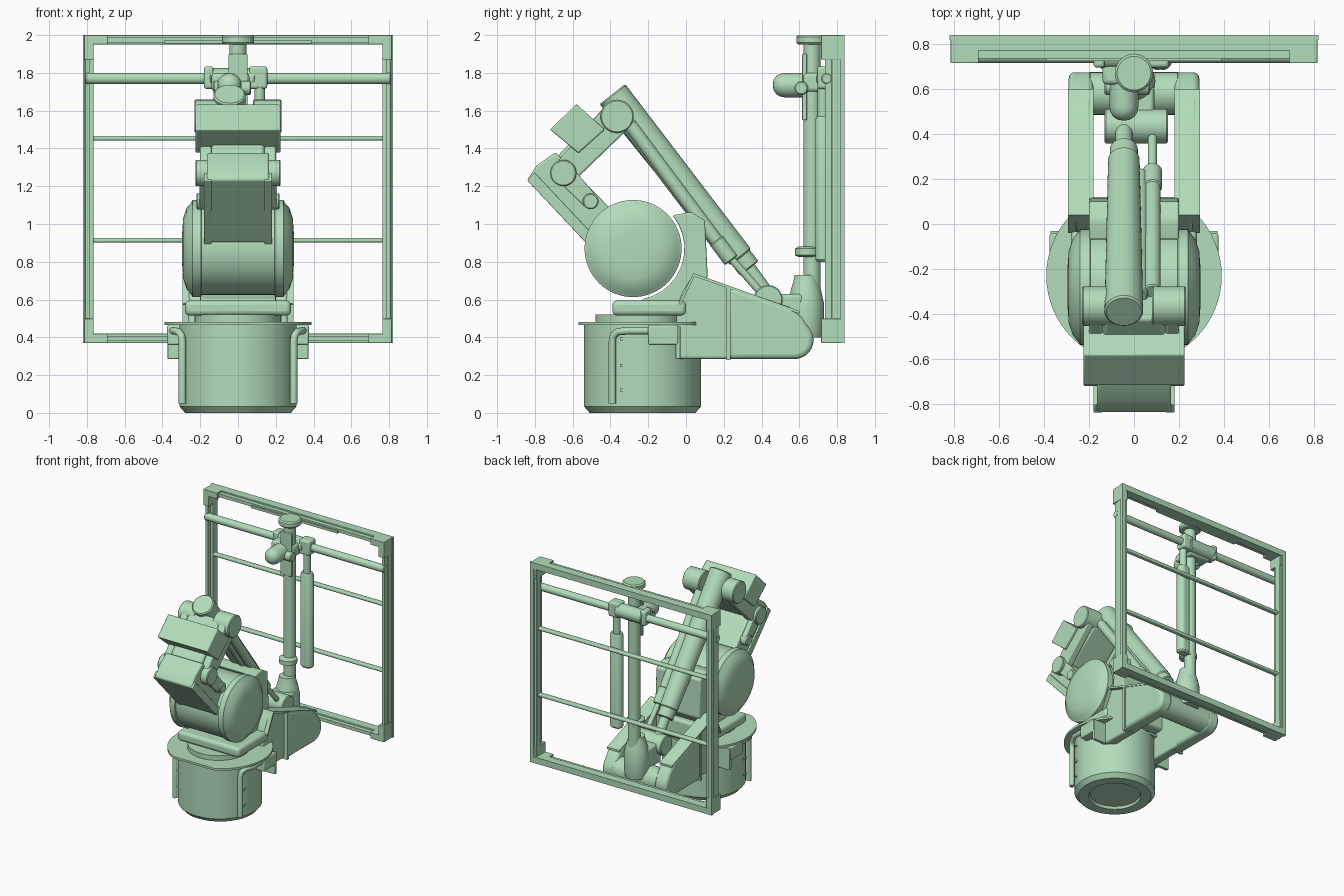
import bpy, bmesh, math
from mathutils import Vector

if "Cube" in bpy.data.objects:
    bpy.data.objects.remove(bpy.data.objects["Cube"])

mat = bpy.data.materials.new("pale_green")
mat.diffuse_color = (0.445, 0.716, 0.491, 1)
mat.use_nodes = True
mat.node_tree.nodes["Principled BSDF"].inputs["Base Color"].default_value = mat.diffuse_color


def finish(name, bm, bevel=0.0, segs=3):
    bmesh.ops.recalc_face_normals(bm, faces=bm.faces)
    me = bpy.data.meshes.new(name)
    bm.to_mesh(me)
    bm.free()
    ob = bpy.data.objects.new(name, me)
    bpy.context.collection.objects.link(ob)
    me.materials.append(mat)
    bpy.ops.object.select_all(action='DESELECT')
    ob.select_set(True)
    bpy.context.view_layer.objects.active = ob
    bpy.ops.object.shade_smooth_by_angle(angle=math.radians(35))
    if bevel:
        b = ob.modifiers.new("bevel", 'BEVEL')
        b.width, b.segments, b.limit_method = bevel, segs, 'ANGLE'
    return ob


def lathe(name, a, b, prof, n=40):
    """Revolve (radius, distance along a->b) points; ends are capped."""
    a, b = Vector(a), Vector(b)
    q = (b - a).to_track_quat('Z', 'Y')
    bm = bmesh.new()
    rings = []
    for r, d in prof:
        rings.append([bm.verts.new(a + q @ Vector((r * math.cos(t), r * math.sin(t), d)))
                      for t in (2 * math.pi * i / n for i in range(n))])
    for p, s in zip(rings, rings[1:]):
        for i in range(n):
            j = (i + 1) % n
            bm.faces.new((p[i], p[j], s[j], s[i]))
    bm.faces.new(rings[0])
    bm.faces.new(rings[-1])
    return finish(name, bm)


def cyl(name, a, b, r, r2=None, n=32, ch=0.006):
    L = (Vector(b) - Vector(a)).length
    r2 = r if r2 is None else r2
    return lathe(name, a, b, [(r - ch, 0), (r, ch), (r2, L - ch), (r2 - ch, L)], n)


def prism(name, pts, x0, x1, bevel=0.0, segs=3):
    """Extrude a (y, z) outline from x0 to x1."""
    bm = bmesh.new()
    f = bm.faces.new([bm.verts.new((x0, y, z)) for y, z in pts])
    ext = bmesh.ops.extrude_face_region(bm, geom=[f])
    bmesh.ops.translate(bm, vec=(x1 - x0, 0, 0),
                        verts=[v for v in ext["geom"] if isinstance(v, bmesh.types.BMVert)])
    return finish(name, bm, bevel, segs)


def box(name, x, y, z, bevel=0.0):
    return prism(name, [(y[0], z[0]), (y[1], z[0]), (y[1], z[1]), (y[0], z[1])], x[0], x[1], bevel)


def arc(cy, cz, r, a0, a1, n=10):
    return [(cy + r * math.cos(math.radians(a0 + (a1 - a0) * i / n)),
             cz + r * math.sin(math.radians(a0 + (a1 - a0) * i / n))) for i in range(n + 1)]


def tube(name, pts, r):
    cu = bpy.data.curves.new(name, 'CURVE')
    cu.dimensions, cu.bevel_depth, cu.bevel_resolution, cu.use_fill_caps = '3D', r, 3, True
    sp = cu.splines.new('POLY')
    sp.points.add(len(pts) - 1)
    for p, c in zip(sp.points, pts):
        p.co = (*c, 1)
    cu.materials.append(mat)
    bpy.context.collection.objects.link(bpy.data.objects.new(name, cu))


# Base drum with recessed underside, and its trimmed round flange
lathe("base_drum", (0, -.23, 0), (0, -.23, 1),
      [(.19, .02), (.2, 0), (.28, 0), (.31, .035), (.31, .47)], 64)
bm = bmesh.new()
bmesh.ops.create_cone(bm, cap_ends=True, segments=64, radius1=.39, radius2=.39, depth=.017)
for v in bm.verts:
    v.co.y = min(.06, max(-.57, v.co.y - .23))
    v.co.z += .473
finish("base_flange", bm)

# Turntable under the shoulder drum
lathe("turntable", (0, -.25, .48), (0, -.25, 1), [(.23, 0), (.23, .04)], 48)
box("turntable_saddle", (-.28, .28), (-.39, .0), (.515, .595), .025)

# Shoulder drum with domed side caps
cyl("shoulder_drum", (-.21, -.28, .87), (.21, -.28, .87), .245, n=64)
for s in (1, -1):
    lathe("drum_cap", (s * .19, -.28, .87), (s, -.28, .87),
          [(.235, 0), (.257, .005), (.257, .05), (.24, .06), (.215, .082), (.16, .1), (.08, .106)], 64)
# Yoke cradling the drum from behind
prism("shoulder_yoke", [(0, 1.06), (.03, 1.06), (.1, 1.02), (.115, .72), (.05, .64), (-.02, .585),
                        (-.23, .585)] + arc(-.28, .87, .272, -80, 40), -.2, .2, .01)

# Details on the sides of the base, and twin rear carrying arms
for s in (1, -1):
    tube("base_cable", [(s * .295, -.39, .05), (s * .295, -.39, .38), (s * .3, -.385, .41),
                        (s * .315, -.36, .43), (s * .345, -.3, .435), (s * .345, -.18, .435)], .02)
    box("base_side_box", sorted((s * .25, s * .375)), (-.2, -.04), (.36, .465), .01)
    box("arm_end_plate", sorted((s * .25, s * .372)), (-.055, -.03), (.285, .46), .004)
    for z in (.12, .25, .39):
        box("base_bolt", sorted((s * .28, s * .3)), (-.35, -.31), (z - .008, z + .008))
    # recessed front web, solid rounded rear, sloping top plate and rib
    prism("rear_arm_web", [(-.05, .285), (.3, .285), (.3, .64), (.04, .735), (-.02, .64), (-.05, .56)],
          *sorted((s * .18, s * .262)), .015)
    prism("rear_arm", [(.225, .285), (.58, .285)] + arc(.575, .385, .1, -80, 35, 8)
          + [(.61, .51), (.55, .56), (.225, .672)], *sorted((s * .18, s * .29)), .025)
    prism("rear_arm_top_plate", [(-.04, .58), (.04, .74), (.6, .54), (.6, .525), (.045, .722), (-.03, .57)],
          *sorted((s * .18, s * .293)))
    prism("rear_arm_band", [(.215, .28), (.235, .28), (.235, .665), (.215, .67)],
          *sorted((s * .2, s * .294)))
cyl("rear_cross_tube", (-.2, .58, .385), (.2, .58, .385), .095)
box("rear_bridge", (-.2, .2), (-.02, .12), (.5, .66), .02)

# Counter arm rising forward from the drum, with a raised front frame
prism("counter_arm", [(-.53, .90), (-.84, 1.235), (-.79, 1.31), (-.69, 1.38), (-.36, 1.04)],
      -.165, .165, .012)
for s in (1, -1):
    prism("counter_arm_cheek", [(-.52, .89), (-.84, 1.23), (-.80, 1.27), (-.48, .93)],
          *sorted((s * .14, s * .18)), .005)

# Elbow: pins, links and the joint head
E, P, K = (-.65, 1.27), (-.505, 1.12), (-.365, 1.57)
for s in (1, -1):
    cyl("link_pin_large", (s * .13, *E), (s * .225, *E), .07)
    cyl("link_pin_small", (s * .13, *P), (s * .22, *P), .042)
    prism("lower_link", [(-.69, 1.24), (-.535, 1.09), (-.475, 1.15), (-.61, 1.31)],
          *sorted((s * .165, s * .205)), .008)
    prism("upper_link", [(-.68, 1.33), (-.60, 1.22), (-.31, 1.50), (-.42, 1.63)],
          *sorted((s * .14, s * .2)), .01)
    cyl("elbow_joint", (s * .08, *K), (s * .23, *K), .088)
prism("elbow_head", [(-.72, 1.50), (-.58, 1.635), (-.43, 1.50), (-.57, 1.375)], -.225, .225, .008)
prism("elbow_core", [(-.68, 1.36), (-.60, 1.25), (-.31, 1.50), (-.42, 1.63)], -.14, .14, .02)

# Main boom: telescoping cylinder sloping down to the rear pivot
cyl("main_boom", (-.045, -.39, 1.688), (-.045, .29, .823), .086, .07, 40, .008)
cyl("boom_sleeve", (-.045, .2, .94), (-.045, .335, .765), .062)
cyl("boom_rod", (-.045, .3, .81), (-.045, .44, .615), .038)
cyl("boom_side_tube", (.025, -.32, 1.54), (.025, .22, .83), .038)
cyl("piston_body", (.082, -.3, 1.53), (.082, .2, .86), .036)
cyl("piston_collar", (.082, .16, .913), (.082, .24, .807), .042)
cyl("piston_rod", (.082, .2, .86), (.082, .43, .6), .02)
cyl("rear_pivot", (-.13, .435, .6), (.15, .435, .6), .077)
box("pivot_neck", (-.09, .09), (.44, .62), (.46, .63), .02)

# Vertical mast with bottle-shaped foot, collar and cap
lathe("mast_foot", (0, .635, .4), (0, .635, 1),
      [(.085, 0), (.095, .05), (.095, .18), (.08, .25), (.068, .29), (.06, .33)])
cyl("mast", (0, .667, .6), (0, .667, 1.97), .046)
lathe("mast_collar", (0, .645, .825), (0, .645, 1), [(.05, 0), (.068, .01), (.068, .045), (.05, .055)])
lathe("mast_cap", (0, .67, 1.95), (0, .67, 2), [(.075, 0), (.085, .01), (.085, .04), (.075, .05)])
# Balancing cylinder beside the mast, slightly wider than deep
for x in (.105, .128):
    lathe("balance_cylinder", (x, .725, .8), (x, .725, 2),
          [(.03, 0), (.04, .012), (.04, .75), (.032, .77)])
cyl("balance_rod", (.115, .725, 1.5), (.115, .725, 1.76), .028)

# Clamps on the upper rail and rounded motor in front of the mast
for x0, x1 in ((-.18, -.13), (.06, .155)):
    box("rail_clamp", (x0, x1), (.695, .785), (1.715, 1.835), .015)
cyl("clamp_tube", (-.15, .745, 1.77), (.09, .745, 1.77), .055)
box("clamp_bridge", (-.14, .06), (.62, .75), (1.70, 1.80), .02)
lathe("motor", (-.045, .67, 1.735), (-.045, 0, 1.735),
      [(.064, 0), (.064, .15), (.06, .172), (.048, .192), (.028, .206), (.008, .21)])
cyl("motor_pin", (-.13, .61, 1.72), (.07, .61, 1.72), .036)
box("mast_bracket", (-.05, .05), (.615, .64), (1.55, 1.9), .005)

# Large rectangular frame: back bars, rim, deeper corner pieces
for s in (1, -1):
    box("frame_upright", sorted((s * .765, s * .812)), (.77, .83), (.37, 2.0), .004)
    box("frame_upright_rim", sorted((s * .785, s * .82)), (.818, .84), (.37, 2.0))
    box("frame_upright_lip", sorted((s * .785, s * .808)), (.735, .78), (.5, 1.9))
    for z0, z1, b0, b1 in ((1.87, 2, 1.95, 2), (.37, .5, .37, .42)):
        box("frame_corner_upright", sorted((s * .765, s * .815)), (.715, .835), (z0, z1), .004)
        box("frame_corner_bar", sorted((s * .69, s * .815)), (.715, .835), (b0, b1), .004)
for z0, z1 in ((1.95, 2), (.37, .42)):
    box("frame_bar", (-.8, .8), (.77, .83), (z0, z1), .004)
    box("frame_bar_rim", (-.82, .82), (.818, .84), (z0, z1))
    box("frame_bar_lip", (-.69, .69), (.735, .78), (z0 + .012, z1 - .012))
box("frame_top_strip", (-.39, .39), (.725, .77), (1.955, 1.975))

# Horizontal rails across the frame
cyl("main_rail", (-.81, .745, 1.77), (.81, .745, 1.77), .03)
for z in (1.455, .915):
    box("thin_rail", (-.78, .78), (.772, .812), (z - .012, z + .012), .008)
